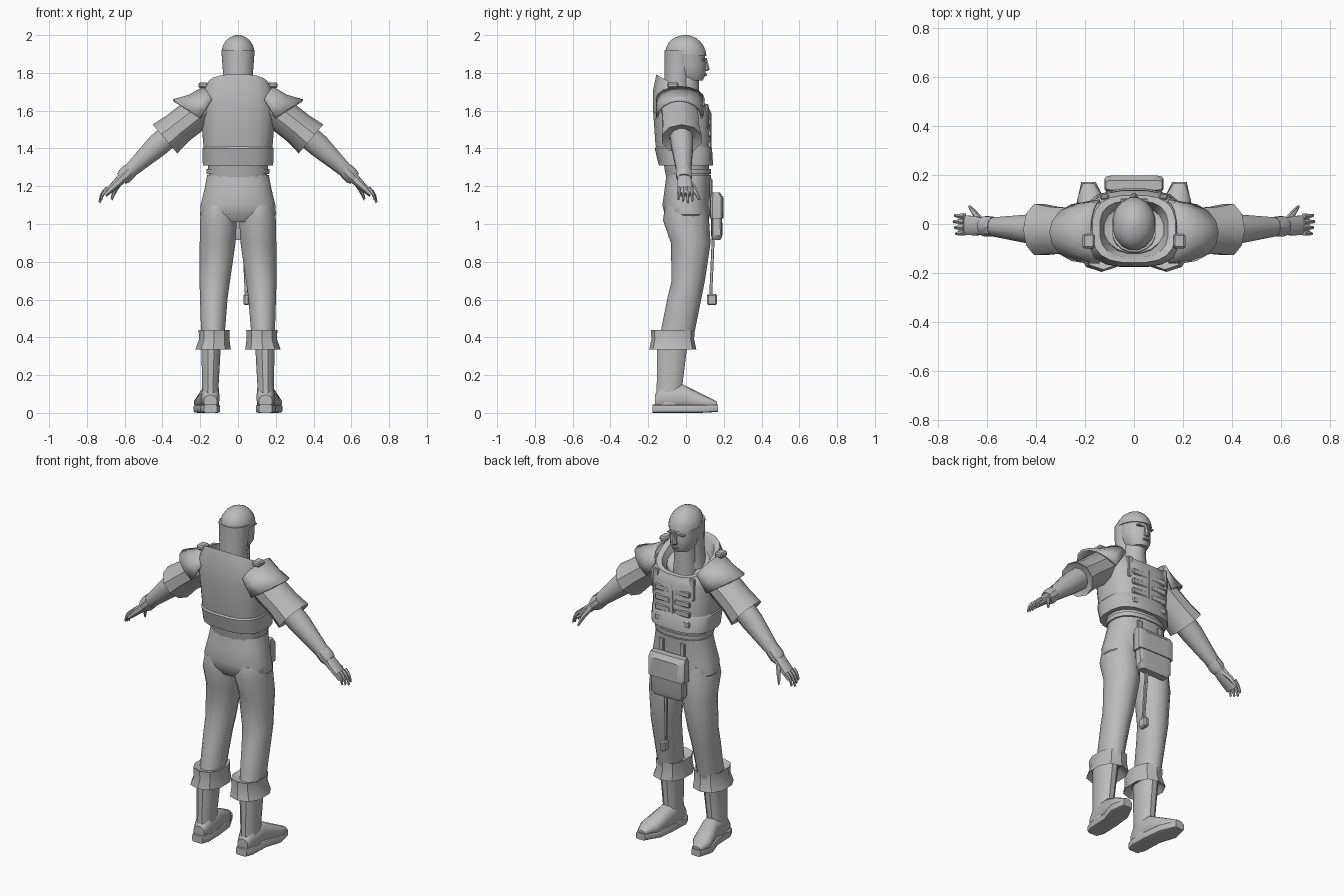
import bpy, bmesh, math
from mathutils import Vector

if "Cube" in bpy.data.objects:
    bpy.data.objects.remove(bpy.data.objects["Cube"])

grey = bpy.data.materials.new("plain grey")
grey.use_nodes = True
grey_value = (.5, .5, .5, 1)
grey.diffuse_color = grey_value
grey.node_tree.nodes["Principled BSDF"].inputs["Base Color"].default_value = grey_value

RIGHTWARD, BACKWARD, UPWARD = Vector((1, 0, 0)), Vector((0, 1, 0)), Vector((0, 0, 1))
SHOULDER, WRIST = Vector((.16, -.035, 1.63)), Vector((.6, -.01, 1.255))
ARM_NORMAL = (WRIST - SHOULDER).cross(BACKWARD).normalized()


def finish(name, bm, mirror):
    """Turn a bmesh into a named, shaded object, optionally mirrored in x."""
    bmesh.ops.recalc_face_normals(bm, faces=bm.faces)
    mesh = bpy.data.meshes.new(name)
    bm.to_mesh(mesh)
    bm.free()
    mesh.materials.append(grey)
    mesh.shade_smooth()
    mesh.set_sharp_from_angle(angle=math.radians(35))
    part = bpy.data.objects.new(name, mesh)
    bpy.context.collection.objects.link(part)
    if mirror:
        part.modifiers.new("mirror", 'MIRROR')
    return part


def ring(x=0, y=0, z=0, width=.1, depth=.1, tilt=0):
    """One cross-section: its centre, two radii and forward slope."""
    return Vector((x, y, z)), width, depth, tilt


def arm_ring(along, width, depth):
    """A cross-section at a fraction of the way from shoulder to wrist."""
    centre = SHOULDER.lerp(WRIST, along) + ARM_NORMAL * .01 * math.sin(math.pi * along)
    return centre, width, depth, 0


def loft(name, *rings, u=RIGHTWARD, v=BACKWARD, sides=12, power=2, mirror=False):
    """Skin a row of rounded cross-sections and cap both ends."""
    bm = bmesh.new()
    loops = []
    for centre, width, depth, tilt in rings:
        loop = []
        for i in range(sides):
            angle = math.tau * (i + .5) / sides
            c, s = math.cos(angle), math.sin(angle)
            across = math.copysign(abs(c) ** (2 / power), c) * width
            along = math.copysign(abs(s) ** (2 / power), s) * depth
            loop.append(bm.verts.new(centre + u * across + v * along - UPWARD * tilt * along))
        loops.append(loop)
    for low, high in zip(loops, loops[1:]):
        for i in range(sides):
            j = (i + 1) % sides
            bm.faces.new((low[i], low[j], high[j], high[i]))
    bm.faces.new(loops[0])
    bm.faces.new(loops[-1])
    return finish(name, bm, mirror)


def arm_loft(name, *rings, sides=10, power=2):
    return loft(name, *rings, u=BACKWARD, v=ARM_NORMAL, sides=sides, power=power, mirror=True)


def box(name, centre, size, mirror=False):
    """A block with lightly chamfered edges."""
    bm = bmesh.new()
    bmesh.ops.create_cube(bm, size=1)
    bmesh.ops.scale(bm, vec=size, verts=bm.verts)
    bmesh.ops.translate(bm, vec=centre, verts=bm.verts)
    bmesh.ops.bevel(bm, geom=bm.edges[:], offset=min(size) / 4, segments=1, affect='EDGES')
    return finish(name, bm, mirror)


# Head: face, hood over the back of the neck, cap and facial features
loft("neck", ring(z=1.6, width=.07, depth=.07), ring(z=1.8, width=.06, depth=.07))
loft("face",
     ring(y=.03, z=1.76, width=.05, depth=.06),
     ring(y=.02, z=1.79, width=.07, depth=.085),
     ring(y=.01, z=1.84, width=.08, depth=.095),
     ring(z=1.92, width=.085, depth=.1), sides=16)
loft("hood",
     ring(y=-.04, z=1.64, width=.09, depth=.08),
     ring(y=-.045, z=1.76, width=.078, depth=.07),
     ring(y=-.03, z=1.92, width=.09, depth=.085), sides=16)
dome = [math.radians(15 * step) for step in range(6)]
loft("cap", *[ring(z=1.9 + .1 * math.sin(a), width=.09 * math.cos(a),
                   depth=.11 * math.cos(a), tilt=.1 * math.cos(a)) for a in dome],
     ring(z=2, width=.01, depth=.01), sides=16)
loft("nose",
     ring(y=.1, z=1.81, width=.015, depth=.015),
     ring(y=.107, z=1.82, width=.016, depth=.02),
     ring(y=.1, z=1.88, width=.008, depth=.01), sides=8)
box("lips", centre=(0, .1, 1.79), size=(.04, .02, .012))
box("brows", centre=(.035, .093, 1.87), size=(.04, .02, .01), mirror=True)

# Padded vest with a slanted open collar
loft("vest",
     ring(z=1.31, width=.185, depth=.14),
     ring(y=-.015, z=1.42, width=.185, depth=.148),
     ring(y=-.02, z=1.6, width=.2, depth=.157, tilt=.1),
     ring(y=-.025, z=1.66, width=.2, depth=.15, tilt=.35),
     ring(y=-.02, z=1.71, width=.17, depth=.138, tilt=.6),
     ring(y=-.02, z=1.7, width=.14, depth=.115, tilt=.6),
     ring(y=-.02, z=1.6, width=.11, depth=.09, tilt=.4), sides=20, power=2.8)
loft("vest_hem",
     ring(z=1.31, width=.188, depth=.145),
     ring(y=-.014, z=1.4, width=.19, depth=.153),
     ring(y=-.014, z=1.41, width=.183, depth=.146), sides=20, power=2.8)
loft("collar_lining",
     ring(y=-.02, z=1.58, width=.12, depth=.11, tilt=.4),
     ring(y=-.02, z=1.66, width=.125, depth=.1, tilt=.5),
     ring(y=-.02, z=1.64, width=.09, depth=.08, tilt=.5), sides=16)
box("collar_tabs", centre=(.185, -.07, 1.735), size=(.05, .06, .03), mirror=True)

# Webbing on the chest
for row in range(4):
    box(f"chest_bands_{row}", centre=(.065, .125, 1.36 + row * .06),
        size=(.1, .02, .035), mirror=True)
box("chest_straps", centre=(.12, .11, 1.57), size=(.035, .02, .13), mirror=True)
box("chest_zip", centre=(0, .13, 1.45), size=(.015, .012, .26))

# Flared shoulder plates, swept from the collar to a raised outer edge
bm = bmesh.new()
rows = []
for i in range(9):
    angle = math.pi * (i / 8 - .5)
    c, s = math.cos(angle), math.sin(angle)
    start = Vector((.14 + .04 * c, .13 * s - .03, 1.66 + .07 * c))
    end = Vector((.2 + .145 * c, .125 * s - .035, 1.56 + .1 * c))
    middle = (start + end) / 2 - UPWARD * .012 * c
    rows.append([bm.verts.new(point) for point in (start, middle, end)])
for a, b in zip(rows, rows[1:]):
    for k in range(2):
        bm.faces.new((a[k], a[k + 1], b[k + 1], b[k]))
plates = finish("shoulder_plates", bm, mirror=True)
plates.modifiers.new("thickness", 'SOLIDIFY').thickness = .012

# Arms: wide sleeves, forearms and wrist bands
arm_loft("sleeves",
         arm_ring(along=0, width=.1, depth=.09),
         arm_ring(along=.35, width=.1, depth=.09),
         arm_ring(along=.5, width=.11, depth=.1),
         arm_ring(along=.48, width=.085, depth=.08))
arm_loft("forearms",
         arm_ring(along=.4, width=.065, depth=.065),
         arm_ring(along=.6, width=.06, depth=.063),
         arm_ring(along=1, width=.036, depth=.034), sides=12)
arm_loft("wrist_bands",
         arm_ring(along=.93, width=.042, depth=.042),
         arm_ring(along=1, width=.044, depth=.043),
         arm_ring(along=1.04, width=.038, depth=.035))

# Hands: palms, curled fingers and spread thumbs
arm_loft("palms",
         arm_ring(along=1, width=.032, depth=.028),
         arm_ring(along=1.1, width=.04, depth=.024),
         arm_ring(along=1.25, width=.042, depth=.015), power=3)
for index, name in enumerate(("index", "middle", "ring", "little")):
    side = .032 - index * .023
    length = (.08, .09, .08, .07)[index]
    curl = [math.radians(45 + 15 * step) for step in range(4)]
    place, joints = Vector((.69, side, 1.19)), []
    for step, angle in enumerate(curl):
        joints.append((place.copy(), .012 - step * .002, .013 - step * .002, 0))
        place += Vector((math.cos(angle), side, -math.sin(angle))) * length / 3
    arm_loft(name + "_fingers", *joints, sides=6)
arm_loft("thumbs",
         ring(x=.62, y=.01, z=1.23, width=.016, depth=.016),
         ring(x=.65, y=.045, z=1.185, width=.015, depth=.015),
         ring(x=.67, y=.07, z=1.13, width=.007, depth=.007), sides=6)

# Waist: shirt, belt and trouser seat
loft("shirt", ring(y=.01, z=1.24, width=.155, depth=.115),
     ring(z=1.34, width=.165, depth=.125), sides=16, power=2.4)
loft("belt", ring(y=.012, z=1.265, width=.168, depth=.122),
     ring(y=.01, z=1.29, width=.17, depth=.125), sides=16, power=2.4)
loft("trouser_seat",
     ring(y=.015, z=1.01, width=.17, depth=.1),
     ring(y=.008, z=1.05, width=.203, depth=.122),
     ring(z=1.1, width=.2, depth=.126),
     ring(y=.008, z=1.19, width=.178, depth=.122),
     ring(y=.015, z=1.26, width=.165, depth=.12), sides=20, power=2.3)

# Trouser legs and turned-up cuffs
loft("trouser_legs",
     ring(x=.105, z=1.1, width=.085, depth=.11),
     ring(x=.104, z=1.02, width=.1, depth=.122),
     ring(x=.108, y=.025, z=.9, width=.097, depth=.105),
     ring(x=.123, y=.012, z=.7, width=.083, depth=.088),
     ring(x=.128, y=-.008, z=.61, width=.075, depth=.09),
     ring(x=.133, y=-.05, z=.4, width=.063, depth=.09), sides=14, mirror=True)
loft("trouser_cuffs",
     ring(x=.14, y=-.07, z=.37, width=.06, depth=.09),
     ring(x=.132, y=-.07, z=.335, width=.098, depth=.125),
     ring(x=.126, y=-.07, z=.39, width=.084, depth=.113),
     ring(x=.126, y=-.07, z=.44, width=.086, depth=.116),
     ring(x=.13, y=-.06, z=.425, width=.06, depth=.09), sides=10, power=2.4, mirror=True)

# Boots: shafts, feet and soles
loft("boot_shafts",
     ring(x=.146, y=-.085, z=.04, width=.048, depth=.075),
     ring(x=.146, y=-.087, z=.15, width=.045, depth=.07),
     ring(x=.142, y=-.07, z=.4, width=.055, depth=.085), power=2.3, mirror=True)
loft("boot_feet",
     ring(x=.146, y=-.165, z=.06, width=.035, depth=.035),
     ring(x=.146, y=-.13, z=.08, width=.048, depth=.065),
     ring(x=.148, y=-.02, z=.085, width=.05, depth=.068),
     ring(x=.175, y=.1, z=.055, width=.058, depth=.037),
     ring(x=.185, y=.165, z=.045, width=.025, depth=.015),
     v=UPWARD, sides=14, power=2.3, mirror=True)
loft("boot_soles",
     ring(x=.146, y=-.178, z=.022, width=.035, depth=.022),
     ring(x=.146, y=-.14, z=.022, width=.052, depth=.022),
     ring(x=.15, y=-.02, z=.022, width=.052, depth=.022),
     ring(x=.172, y=.08, z=.022, width=.063, depth=.022),
     ring(x=.185, y=.17, z=.025, width=.03, depth=.02),
     v=UPWARD, sides=16, power=6, mirror=True)

# Hip pouch with a flap, hanger loops and a hanging strap
loft("pouch", ring(y=.16, z=.915, width=.09, depth=.022),
     ring(y=.163, z=.94, width=.108, depth=.03),
     ring(y=.16, z=1.15, width=.108, depth=.03), sides=16, power=7)
loft("pouch_flap", ring(y=.163, z=1.03, width=.12, depth=.035),
     ring(y=.163, z=1.14, width=.12, depth=.035),
     ring(y=.158, z=1.168, width=.115, depth=.02), sides=16, power=7)
box("pouch_loops", centre=(.07, .132, 1.19), size=(.03, .015, .1), mirror=True)
loft("hanging_strap", ring(x=.045, y=.13, z=.6, width=.008, depth=.008),
     ring(x=.03, y=.145, z=.95, width=.01, depth=.008), sides=8, power=5)
box("strap_end", centre=(.045, .138, .6), size=(.03, .054, .06))
